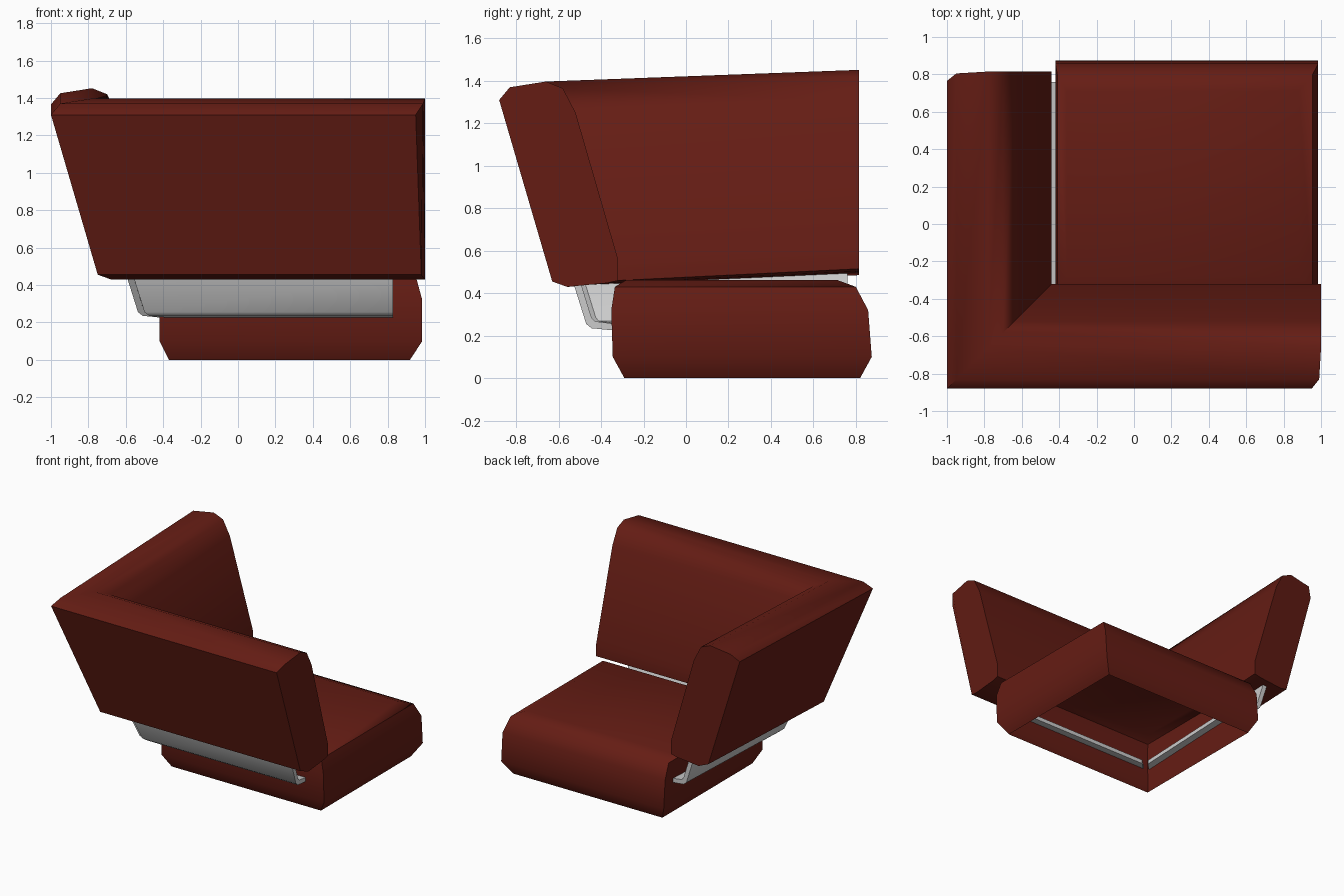
import bpy, bmesh

if "Cube" in bpy.data.objects:
    bpy.data.objects.remove(bpy.data.objects["Cube"])

red = bpy.data.materials.new("red_leather")
red.diffuse_color = (0.13, 0.012, 0.007, 1)
red.use_nodes = True
red.node_tree.nodes["Principled BSDF"].inputs["Base Color"].default_value = red.diffuse_color


def finish(name, bm, mat=None, angle=0.7):
    bmesh.ops.recalc_face_normals(bm, faces=bm.faces)
    me = bpy.data.meshes.new(name)
    bm.to_mesh(me)
    bm.free()
    ob = bpy.data.objects.new(name, me)
    bpy.context.collection.objects.link(ob)
    if mat:
        me.materials.append(mat)
    bpy.ops.object.select_all(action='DESELECT')
    ob.select_set(True)
    bpy.context.view_layer.objects.active = ob
    bpy.ops.object.shade_smooth_by_angle(angle=angle)
    return ob


def loft(name, rings, caps, mat=None, angle=0.7):
    """Skin a list of closed rings; caps = which end rings get filled."""
    bm = bmesh.new()
    vs = [[bm.verts.new(p) for p in r] for r in rings]
    for a, b in zip(vs, vs[1:]):
        for i in range(len(a)):
            j = (i + 1) % len(a)
            bm.faces.new((a[i], a[j], b[j], b[i]))
    for c in caps:
        bm.faces.new(vs[c])
    return finish(name, bm, mat, angle)


# L-shaped backrest: one cushion profile (y, z) swept round a mitred corner
back = [(-0.88, 1.31), (-0.83, 1.37), (-0.66, 1.397), (-0.58, 1.365), (-0.52, 1.25),
        (-0.32, 0.56), (-0.32, 0.46), (-0.37, 0.448), (-0.56, 0.43), (-0.63, 0.455)]
inset = {0: 0.05, 1: 0.01, 9: 0.02}
loft("backrest",
     [[(1 - inset.get(i, 0), y, z) for i, (y, z) in enumerate(back)],
      [(y - 0.12, y, z) for y, z in back],
      [(y - 0.12, 0.815 - inset.get(i, 0), z + 0.055) for i, (y, z) in enumerate(back)]],
     (0, 2), red, 0.8)

# Seat: hollow cushion shell, open underneath (x0, x1, y0, y1, z)
seat = [(-0.37, 0.92, -0.29, 0.82, 0), (-0.42, 0.985, -0.345, 0.875, 0.1),
        (-0.42, 0.985, -0.352, 0.858, 0.32), (-0.41, 0.955, -0.335, 0.80, 0.43),
        (-0.36, 0.88, -0.28, 0.71, 0.463)]
loft("seat",
     [[(a, c, z), (b, c, z), (b, d, z), (a, d, z)] for a, b, c, d, z in seat],
     (4,), red, 0.8)

# Bent sheet-metal brackets joining seat and backrests
strip = [(-0.54, 0.48), (-0.525, 0.43), (-0.47, 0.255), (-0.445, 0.235), (-0.29, 0.22),
         (-0.29, 0.25), (-0.43, 0.268), (-0.445, 0.285), (-0.49, 0.43), (-0.505, 0.48)]
loft("front_bracket",
     [[(0.83, y, z) for y, z in strip], [(y - 0.03, y, z) for y, z in strip]], (0, 1))
loft("side_bracket",
     [[(y - 0.065, y + 0.02, z) for y, z in strip],
      [(y - 0.065, 0.76, z + 0.04) for y, z in strip]], (0, 1))
